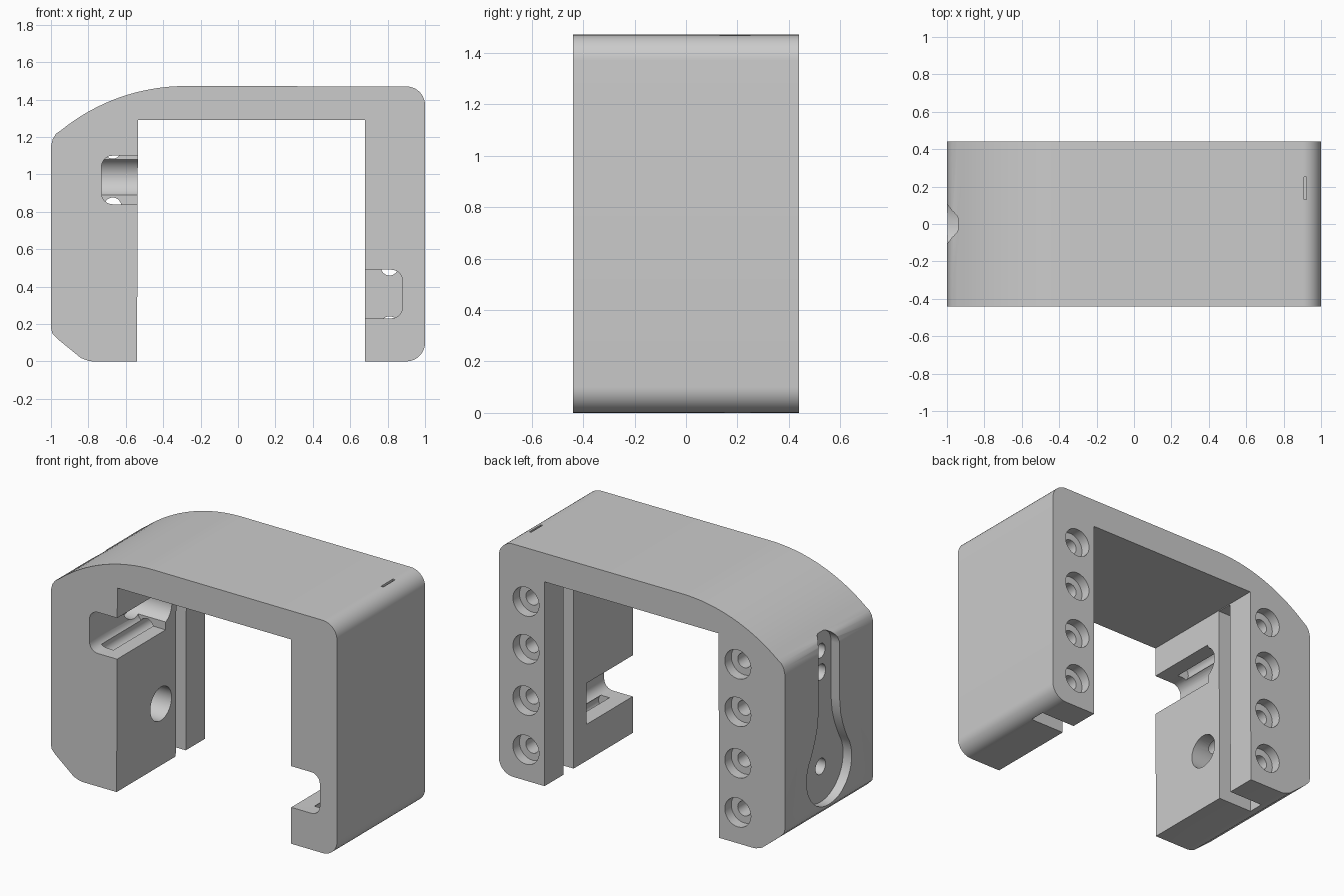
import bpy, bmesh
from math import sin, cos, radians, pi
from mathutils import Vector

old = bpy.data.objects.get("Cube")
if old:
    bpy.data.objects.remove(old, do_unlink=True)

# Single plain material
grey = bpy.data.materials.new("light_grey")
grey.use_nodes = True
colour = (0.6, 0.6, 0.6, 1)
grey.diffuse_color = colour
grey.node_tree.nodes["Principled BSDF"].inputs["Base Color"].default_value = colour


def arc(cx, cy, r, start, end, steps=10):
    angles = [radians(start + (end - start) * i / steps) for i in range(steps + 1)]
    return [(cx + r * cos(a), cy + r * sin(a)) for a in angles]


def prism(name, outline, axis, low, high):
    """Extrude a 2D outline along x, y or z."""
    place = {"x": lambda a, b, d: (d, a, b),
             "y": lambda a, b, d: (a, d, b)}[axis]
    bm = bmesh.new()
    face = bm.faces.new([bm.verts.new(place(a, b, low)) for a, b in outline])
    moved = bmesh.ops.extrude_face_region(bm, geom=[face])["geom"]
    shift = Vector(place(0, 0, high - low))
    for item in moved:
        if isinstance(item, bmesh.types.BMVert):
            item.co += shift
    bmesh.ops.recalc_face_normals(bm, faces=bm.faces)
    mesh = bpy.data.meshes.new(name)
    bm.to_mesh(mesh)
    bm.free()
    obj = bpy.data.objects.new(name, mesh)
    bpy.context.collection.objects.link(obj)
    return obj


def cut(cutter):
    """Subtract a cutter from the bracket, then discard it."""
    mod = bracket.modifiers.new("cut", "BOOLEAN")
    mod.operation = "DIFFERENCE"
    mod.solver = "EXACT"
    mod.object = cutter
    bpy.context.view_layer.objects.active = bracket
    bpy.ops.object.modifier_apply(modifier=mod.name)
    bpy.data.objects.remove(cutter, do_unlink=True)


def cut_round(axis, a, b, r, low, high):
    cut(prism("round_cutter", arc(a, b, r, 0, 350, 35), axis, low, high))


def cut_box(x0, x1, y0, y1, z0, z1):
    cut(prism("box_cutter", [(x0, z0), (x1, z0), (x1, z1), (x0, z1)], "y", y0, y1))


# Arched bracket body with a swept shoulder
profile = [(-0.54, 0), (-0.535, 1.29), (0.68, 1.29), (0.68, 0)]
profile += arc(0.9, 0.1, 0.1, -90, 0)
profile += arc(0.9, 1.37, 0.1, 0, 90)
profile += arc(-0.28, 0.415, 1.057, 90, 129, 16)
profile += [(-0.973, 1.217), (-0.99, 1.19), (-1, 1.15), (-1, 0.18),
            (-0.993, 0.15), (-0.965, 0.12), (-0.84, 0.018), (-0.8, 0.003), (-0.78, 0)]
bracket = prism("bracket_body", profile, "y", -0.44, 0.44)
bracket.data.materials.append(grey)

# Vertical plate slots inside both legs, and the slit at the top corner
cut_box(-0.78, -0.4, 0.15, 0.25, -0.1, 1.285)
cut_box(0.6, 0.92, 0.15, 0.25, -0.1, 1.285)
cut_box(0.908, 0.922, 0.13, 0.25, 1.45, 1.6)

# Rounded notches at the front of each leg
left_notch = [(0.6, 0.23)] + arc(0.82, 0.29, 0.06, -90, 0, 6) \
    + arc(0.82, 0.43, 0.06, 0, 90, 6) + [(0.6, 0.49)]
right_notch = [(-0.45, 1.1)] + arc(-0.67, 1.04, 0.06, 90, 180, 6) \
    + arc(-0.67, 0.9, 0.06, 180, 270, 6) + [(-0.45, 0.84)]
cut(prism("notch_cutter", left_notch, "y", -0.6, 0.02))
cut(prism("notch_cutter", right_notch, "y", -0.6, 0.045))

# Counterbored screw holes from the back
for x in (-0.67, 0.81):
    for z in (0.195, 0.505, 0.83, 1.13):
        cut_round("y", x, z, 0.091, 0.375, 0.6)
        cut_round("y", x, z, 0.046, -0.35, 0.5)

# Keyhole recess on the outer face
half = [(0.184, 0.52), (0.16, 0.57), (0.135, 0.63), (0.115, 0.7), (0.105, 0.79)]
keyhole = arc(0, 0.39, 0.225, 145, 395, 30) + half[1:]
keyhole += arc(0, 1.14, 0.105, 0, 180, 14)
keyhole += [(-y, z) for y, z in reversed(half[1:])]
cut(prism("keyhole_cutter", keyhole, "x", -1.2, -0.94))

# Mounting holes through the thick leg, wide on the inside
for z in (0.39, 0.985):
    cut_round("x", 0, z, 0.106, -0.8, -0.45)
    cut_round("x", 0, z, 0.05, -1.1, -0.7)
cut_round("x", 0, 1.12, 0.045, -1.1, -0.7)

# Smooth the rounds, keep the edges crisp
bpy.ops.object.select_all(action="DESELECT")
bracket.select_set(True)
bpy.context.view_layer.objects.active = bracket
bpy.ops.object.shade_smooth_by_angle(angle=radians(30))
